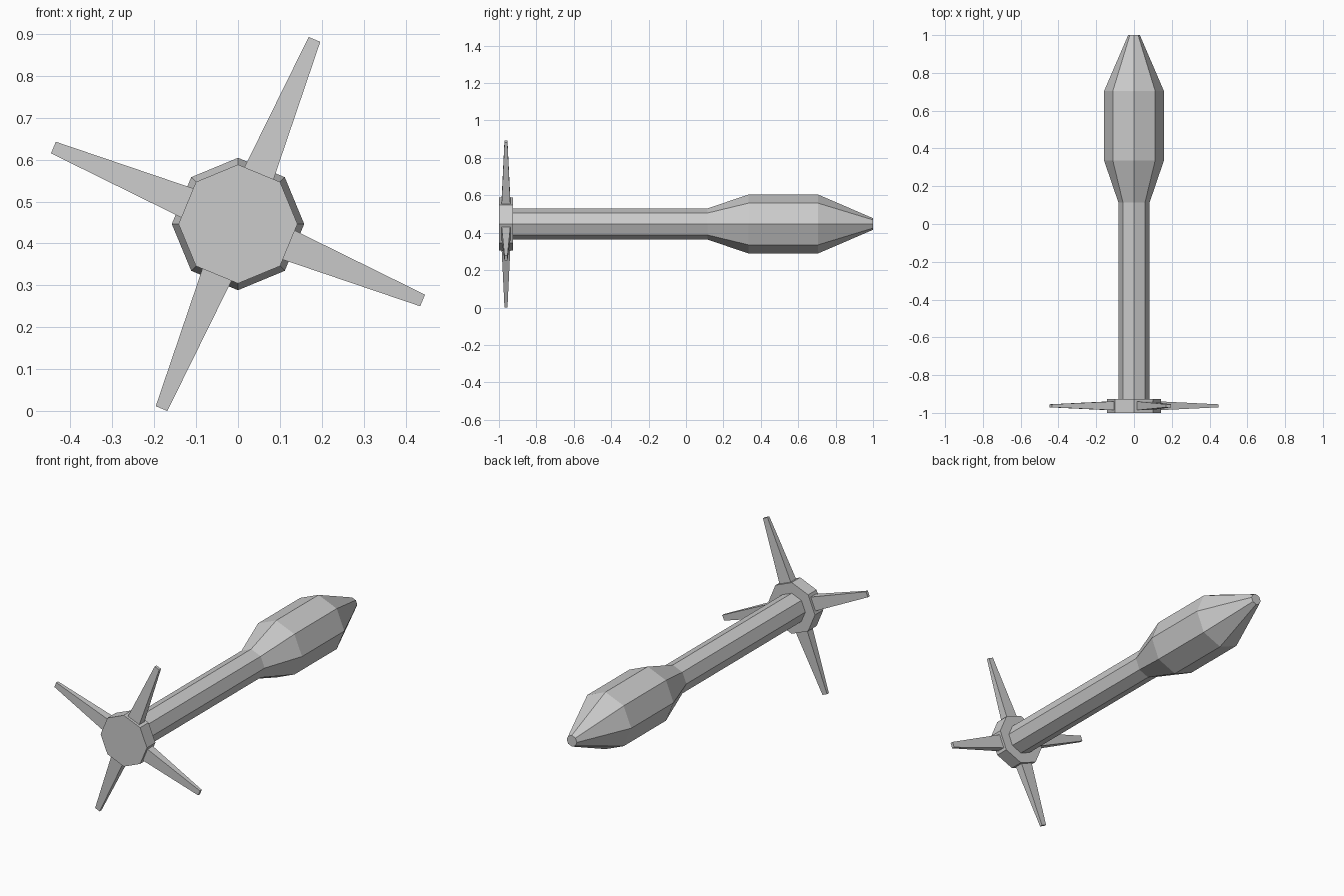
import bpy, bmesh
from math import sin, cos, pi, radians

if "Cube" in bpy.data.objects:
    bpy.data.objects.remove(bpy.data.objects["Cube"])

CENTRE_Z = 0.4465


def make_object(name, rings):
    """Skin a list of closed rings and cap both ends, with flat faces."""
    bm = bmesh.new()
    loops = [[bm.verts.new(p) for p in ring] for ring in rings]
    n = len(loops[0])
    for a, b in zip(loops, loops[1:]):
        for i in range(n):
            j = (i + 1) % n
            bm.faces.new((a[i], a[j], b[j], b[i]))
    bm.faces.new(loops[0])
    bm.faces.new(loops[-1])
    bmesh.ops.recalc_face_normals(bm, faces=bm.faces)
    mesh = bpy.data.meshes.new(name)
    bm.to_mesh(mesh)
    bm.free()
    obj = bpy.data.objects.new(name, mesh)
    obj.location.z = CENTRE_Z
    bpy.context.collection.objects.link(obj)
    return obj


def octagon(y, r):
    return [(r * cos(k * pi / 4), y, r * sin(k * pi / 4)) for k in range(8)]


def fin_ring(angle, r, half_width, half_thick, y=-0.9625):
    c, s = cos(angle), sin(angle)
    corners = [(-1, -1), (1, -1), (1, 1), (-1, 1)]
    return [(r * c - u * half_width * s, y + v * half_thick,
             r * s + u * half_width * c) for u, v in corners]


# Octagonal body: tail hub, shaft, swollen head and blunt tip
profile = [(-1.0, 0.142), (-0.926, 0.142), (-0.926, 0.083), (0.115, 0.083),
           (0.335, 0.158), (0.705, 0.158), (1.0, 0.031)]
make_object("body", [octagon(y, r) for y, r in profile])

# Four tapered tail fins, rooted on alternate hub faces
for i in range(4):
    a = radians(67.5 + 90 * i)
    make_object(f"tail_fin_{i + 1}", [fin_ring(a, 0.125, 0.038, 0.0235),
                                      fin_ring(a, 0.477, 0.015, 0.008)])
